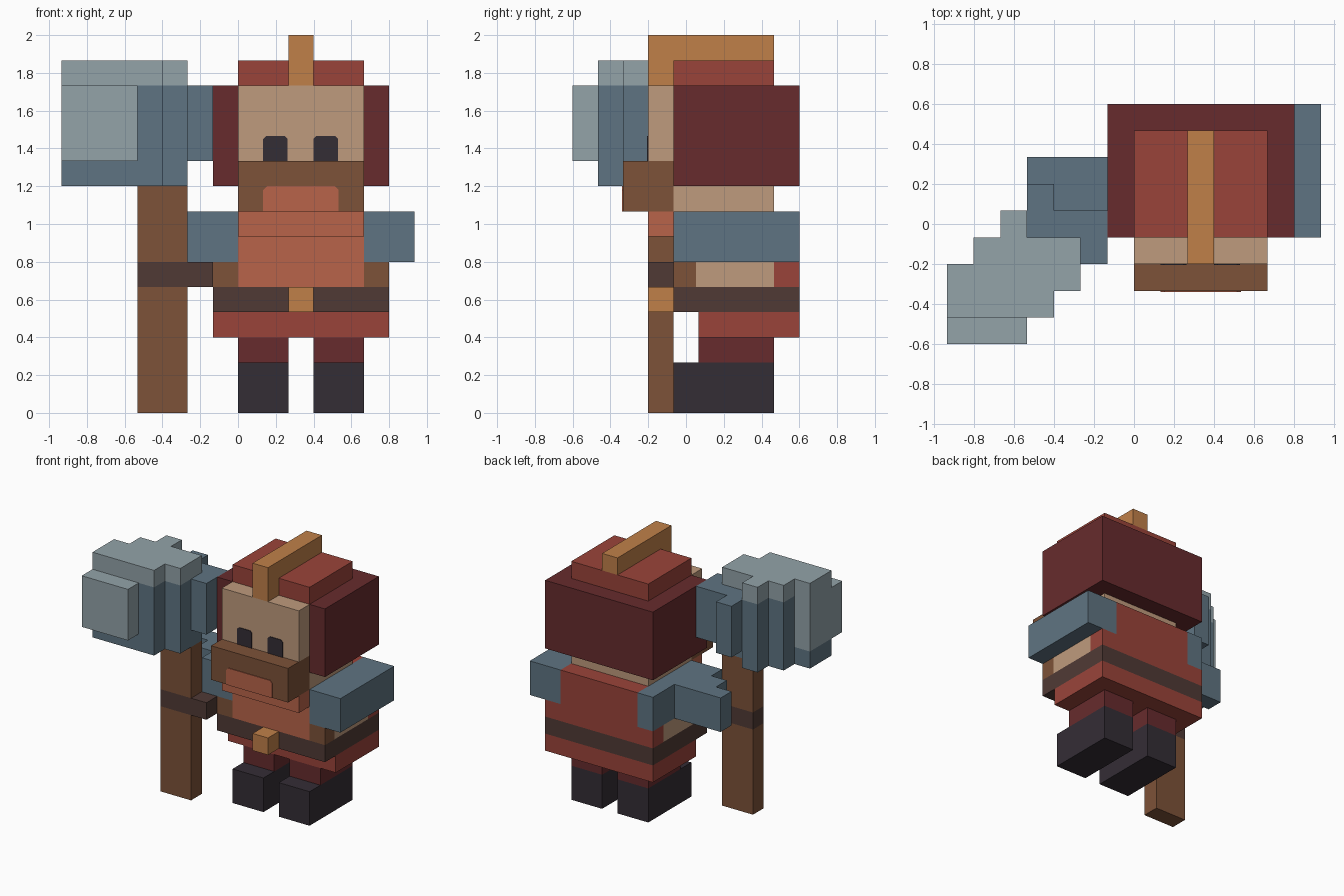
import bpy, bmesh
from mathutils import Vector

if "Cube" in bpy.data.objects:
    bpy.data.objects.remove(bpy.data.objects["Cube"], do_unlink=True)

U = 2 / 15                        # size of one block
ORIGIN = Vector((-7, -4.5, 0))    # moves block coordinates to the centre
MID = 9.5                         # body's own mirror plane, in blocks


def material(name, hex_code):
    def lin(c):
        c /= 255
        return c / 12.92 if c <= 0.04045 else ((c + 0.055) / 1.055) ** 2.4
    rgb = [lin(int(hex_code[i:i + 2], 16)) for i in (0, 2, 4)]
    m = bpy.data.materials.new(name)
    m.use_nodes = True
    m.diffuse_color = (*rgb, 1)
    bsdf = m.node_tree.nodes["Principled BSDF"]
    bsdf.inputs["Base Color"].default_value = (*rgb, 1)
    bsdf.inputs["Roughness"].default_value = 0.9
    return m


STEEL = material("light_steel", "93A3A9")
BLUE = material("slate_blue", "5F7482")
MAROON = material("maroon", "672B2D")
RED = material("brick_red", "9A443A")
CLAY = material("terracotta", "B9644A")
SKIN = material("skin", "BF9B7D")
BROWN = material("wood_brown", "7D5238")
DARK = material("dark_leather", "503A35")
BLACK = material("charcoal", "342D35")
GOLD = material("ochre", "C08049")


def extrude(name, points, move, mat, front_mat=None):
    """Extrude a flat outline (block units) into a solid part."""
    bm = bmesh.new()
    face = bm.faces.new([bm.verts.new(p) for p in points])
    out = bmesh.ops.extrude_face_region(bm, geom=[face])
    verts = [g for g in out["geom"] if isinstance(g, bmesh.types.BMVert)]
    bmesh.ops.translate(bm, verts=verts, vec=move)
    bmesh.ops.recalc_face_normals(bm, faces=bm.faces)
    for v in bm.verts:
        v.co = (v.co + ORIGIN) * U
    bm.normal_update()
    if front_mat:
        for f in bm.faces:
            f.material_index = int(f.normal.y < -0.5)
    me = bpy.data.meshes.new(name)
    bm.to_mesh(me)
    bm.free()
    me.materials.append(mat)
    if front_mat:
        me.materials.append(front_mat)
    ob = bpy.data.objects.new(name, me)
    bpy.context.collection.objects.link(ob)
    return ob


def prism(name, outline, z0, z1, mat, front_mat=None):
    return extrude(name, [(x, y, z0) for x, y in outline], (0, 0, z1 - z0), mat, front_mat)


def box(name, x, y, z, mat, front_mat=None):
    outline = [(x[0], y[0]), (x[1], y[0]), (x[1], y[1]), (x[0], y[1])]
    return prism(name, outline, *z, mat, front_mat)


def pair(name, x, y, z, mat):
    """A box on the +x side and its mirror about the body's middle."""
    box("left_" + name, x, y, z, mat)
    box("right_" + name, (2 * MID - x[1], 2 * MID - x[0]), y, z, mat)


def plate(name, x, y, z, cut, mat):
    """Thin painted plate on a front face, with clipped top corners."""
    (a, b), (c, d) = x, z
    pts = [(a, c), (b, c), (b, d - cut), (b - cut, d), (a + cut, d), (a, d - cut)]
    extrude(name, [(px, y, pz) for px, pz in pts], (0, -0.04, 0), mat)


# Legs
pair("boot", (10, 12), (4, 8), (0, 2), BLACK)
pair("leg", (10, 12), (5, 8), (2, 3), MAROON)

# Tunic, belt and torso
box("tunic_skirt", (6, 13), (5, 9), (3, 4), RED)
box("belt", (6, 13), (4, 9), (4, 5), DARK)
box("belt_buckle", (9, 10), (3, 4), (4, 5), GOLD)
box("chest", (7, 12), (4, 9), (5, 8), RED, CLAY)
pair("flank_strap", (12, 13), (4, 4.9), (5, 6), BROWN)
pair("flank", (12, 13), (4.9, 8), (5, 6), SKIN)
pair("flank_back", (12, 13), (8, 9), (5, 6), RED)

# Arms: the right one steps forward to the hammer
box("left_arm", (12, 14), (4, 9), (6, 8), BLUE)
prism("right_arm", [(5, 4), (7, 4), (7, 9), (6, 9), (6, 7), (3, 7),
                    (3, 6), (4, 6), (4, 5), (5, 5)], 6, 8, BLUE)

# Head and beard
box("neck", (7, 12), (4, 8), (8, 9), SKIN)
box("hood", (6, 13), (4, 9), (9, 13), MAROON)
box("face", (7, 12), (3, 4), (10, 13), SKIN)
box("moustache", (7, 12), (2, 4), (8, 10), BROWN)
box("beard", (7, 12), (3, 4), (7, 8), CLAY)
plate("beard_patch", (8, 11), 2, (8, 9), 0.15, CLAY)
for side, x in (("right", 8), ("left", 10)):
    plate(side + "_eye", (x, x + 0.97), 3, (10, 11), 0.12, BLACK)

# Helmet top and crest
box("helmet_top", (7, 12), (4, 8), (13, 14), RED)
extrude("crest", [(9, 3, 13), (9, 4, 13), (9, 4, 14), (9, 8, 14), (9, 8, 15), (9, 3, 15)],
        (1, 0, 0), GOLD)

# Hammer handle with the gripping glove
box("handle_lower", (3, 5), (3, 4), (0, 5), BROWN)
box("right_glove", (3, 6), (3, 4), (5, 6), DARK)
box("handle_upper", (3, 5), (3, 4), (6, 9), BROWN)

# Hammer head, set diagonally in steps
BACK = [(4, 1), (4, 2), (5, 2), (5, 4), (3, 4), (3, 5), (2, 5), (2, 4), (1, 4)]
FULL = [(0, 1)] + BACK + [(1, 3), (0, 3)]
prism("hammer_base", FULL, 9, 10, BLUE)
prism("hammer_core", [(1, 1)] + BACK, 10, 13, BLUE)
prism("hammer_cap", FULL, 13, 14, STEEL)
prism("hammer_striking_face", [(0, 0), (3, 0), (3, 1), (1, 1), (1, 3), (0, 3)], 10, 13, STEEL)
prism("hammer_rear_face", [(5, 3), (6, 3), (6, 5), (4, 5), (4, 6), (3, 6), (3, 4), (5, 4)],
      10, 13, BLUE)
